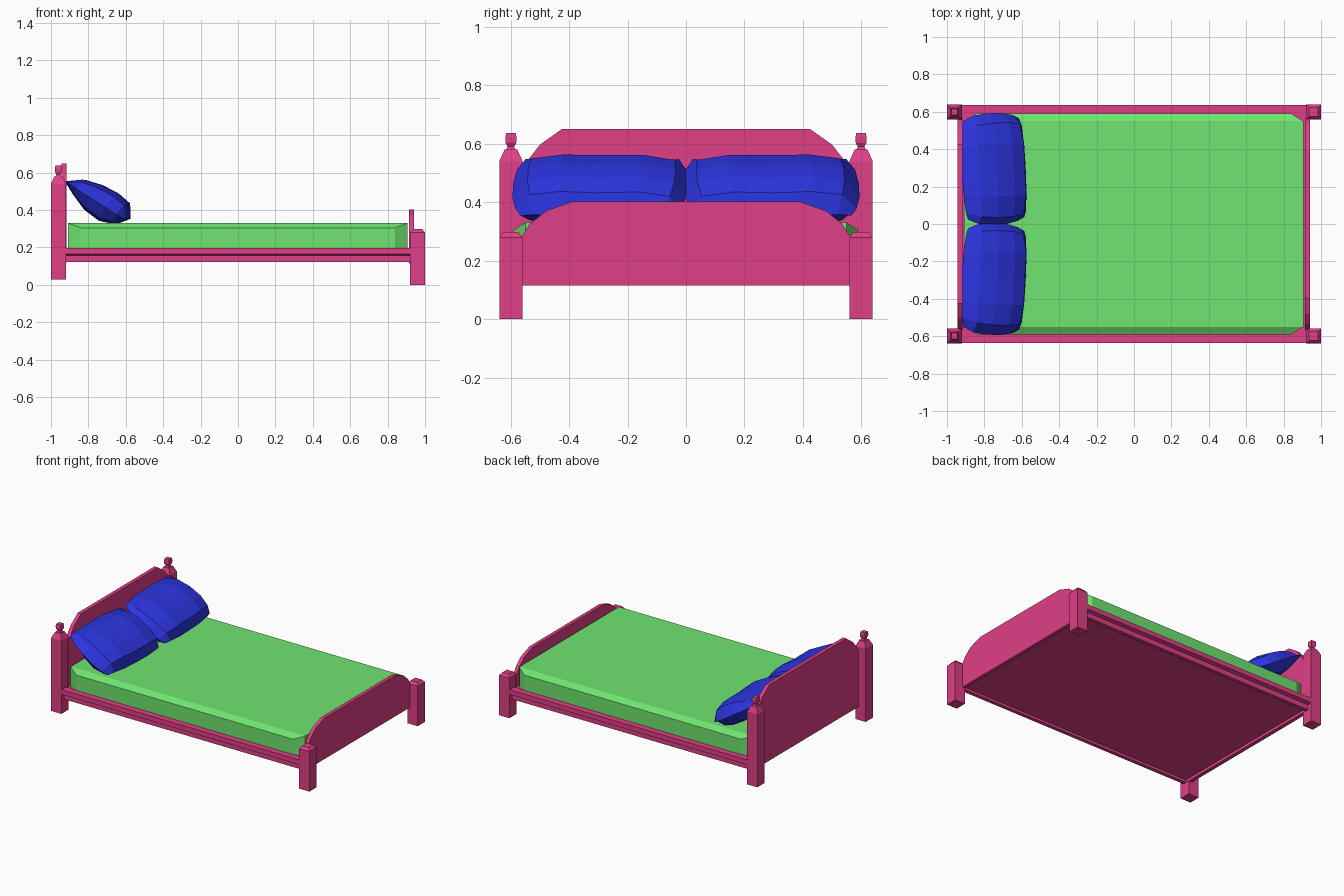
import bpy, math
from mathutils import Vector, Matrix

if "Cube" in bpy.data.objects:
    bpy.data.objects.remove(bpy.data.objects["Cube"])


def material(name, rgb):
    m = bpy.data.materials.new(name)
    m.diffuse_color = (*rgb, 1)
    m.use_nodes = True
    m.node_tree.nodes["Principled BSDF"].inputs["Base Color"].default_value = m.diffuse_color
    return m


PINK = material("painted_wood", (0.74, 0.05, 0.24))
GREEN = material("mattress_cloth", (0.16, 0.78, 0.16))
BLUE = material("pillow_cloth", (0.025, 0.035, 0.75))


def make(name, verts, faces, mat):
    me = bpy.data.meshes.new(name)
    me.from_pydata(verts, [], faces)
    me.materials.append(mat)
    ob = bpy.data.objects.new(name, me)
    bpy.context.collection.objects.link(ob)
    return ob


def loft(name, rings, mat):
    """Join equal-sized rings of points and cap both ends."""
    n = len(rings[0])
    verts = [p for r in rings for p in r]
    faces = [list(range(n))[::-1], list(range(len(verts) - n, len(verts)))]
    for k in range(len(rings) - 1):
        for i in range(n):
            j = (i + 1) % n
            faces.append([k * n + i, k * n + j, (k + 1) * n + j, (k + 1) * n + i])
    return make(name, verts, faces, mat)


def turned(name, x, y, profile, mat):
    """Stack of square rings; profile is (half width, z)."""
    corners = ((-1, -1), (1, -1), (1, 1), (-1, 1))
    return loft(name, [[(x + r * a, y + r * b, z) for a, b in corners]
                       for r, z in profile], mat)


def board(name, x0, x1, half, mat):
    """Board across the bed from half of its (y, z) outline."""
    outline = half + [(-y, z) for y, z in reversed(half)]
    return loft(name, [[(x, y, z) for y, z in outline] for x in (x0, x1)], mat)


# Posts and finials
for side, s in (("left", 1), ("right", -1)):
    y = s * 0.599
    turned(f"head_post_{side}", -0.96, y,
           [(0.04, 0.03), (0.04, 0.54), (0.022, 0.58)], PINK)
    turned(f"finial_{side}", -0.96, y,
           [(0.017, 0.578), (0.011, 0.59), (0.018, 0.602), (0.019, 0.622),
            (0.016, 0.637)], PINK)
    turned(f"foot_post_{side}", 0.96, y,
           [(0.04, 0), (0.04, 0.28), (0.025, 0.298)], PINK)

    # Stepped side rail
    section = [(0.585, 0.122), (0.61, 0.122), (0.61, 0.157),
               (0.635, 0.165), (0.635, 0.198), (0.585, 0.198)]
    loft(f"side_rail_{side}", [[(x, s * a, z) for a, z in section[::s]]
                               for x in (-0.925, 0.925)], PINK)

# Headboard and footboard
board("headboard", -0.943, -0.917,
      [(0.57, 0.12), (0.57, 0.5), (0.548, 0.535), (0.5, 0.597), (0.425, 0.65)], PINK)
board("footboard", 0.915, 0.94,
      [(0.57, 0.115), (0.57, 0.27), (0.535, 0.325), (0.48, 0.37), (0.39, 0.402)], PINK)

# Base panel under the mattress
board("base_panel", -0.925, 0.925, [(0.595, 0.14), (0.595, 0.192)], PINK)

# Mattress with sloped long edges and clipped corners
plan = [(0.905, -0.55), (0.905, 0.55), (0.84, 0.59), (-0.84, 0.59),
        (-0.91, 0.55), (-0.91, -0.55), (-0.84, -0.59), (0.84, -0.59)]
verts = [(x, y, 0.192) for x, y in plan]
verts += [(x, y, 0.305 if abs(y) > 0.57 else 0.33) for x, y in plan]
faces = [list(range(8))[::-1], [8, 9, 12, 13], [9, 10, 11, 12], [13, 14, 15, 8]]
faces += [[i, (i + 1) % 8, (i + 1) % 8 + 8, i + 8] for i in range(8)]
make("mattress", verts, faces, GREEN)


# Faceted pillows leaning on the headboard, thicker at the lower end
def pillow(name, s):
    # down-slope position, upper height, lower height
    us = [(-0.2, -0.005, -0.005), (-0.125, 0.055, -0.04), (-0.03, 0.083, -0.076),
          (0.07, 0.092, -0.083), (0.15, 0.08, -0.055), (0.197, 0.01, 0.01)]
    # cross position, share of the full height
    vs = [(-1, 0), (-0.87, 0.68), (-0.5, 0.97), (0, 0.94),
          (0.45, 1), (0.82, 0.78), (1, 0)]
    slope, normal = Vector((0.84, 0, -0.54)), Vector((0.54, 0, 0.84))
    yaw = Matrix.Rotation(s * math.radians(3), 3, 'Z')
    verts, faces, index = [], [], {}
    for i, (u, top, low) in enumerate(us):
        for j, (v, share) in enumerate(vs):
            rim = i in (0, len(us) - 1) or share == 0
            for t, h in ((1, top), (-1, low)):
                if rim and t == -1:
                    index[i, j, t] = index[i, j, 1]
                    continue
                if share == 0:
                    h = 0
                elif not rim:
                    h *= share
                pu = u * (1 - 0.1 * abs(v) ** 3)
                pv = v * 0.299 * (1 - 0.12 * abs(u / 0.2) ** 3)
                p = yaw @ (slope * pu + normal * h + Vector((0, s * pv, 0)))
                index[i, j, t] = len(verts)
                verts.append(p + Vector((-0.75, s * 0.294, 0.45)))
    for i in range(len(us) - 1):
        for j in range(len(vs) - 1):
            for t in (1, -1):
                q = [index[i, j, t], index[i + 1, j, t],
                     index[i + 1, j + 1, t], index[i, j + 1, t]]
                faces.append(q if t * s > 0 else q[::-1])
    make(name, verts, faces, BLUE)


pillow("pillow_left", 1)
pillow("pillow_right", -1)
